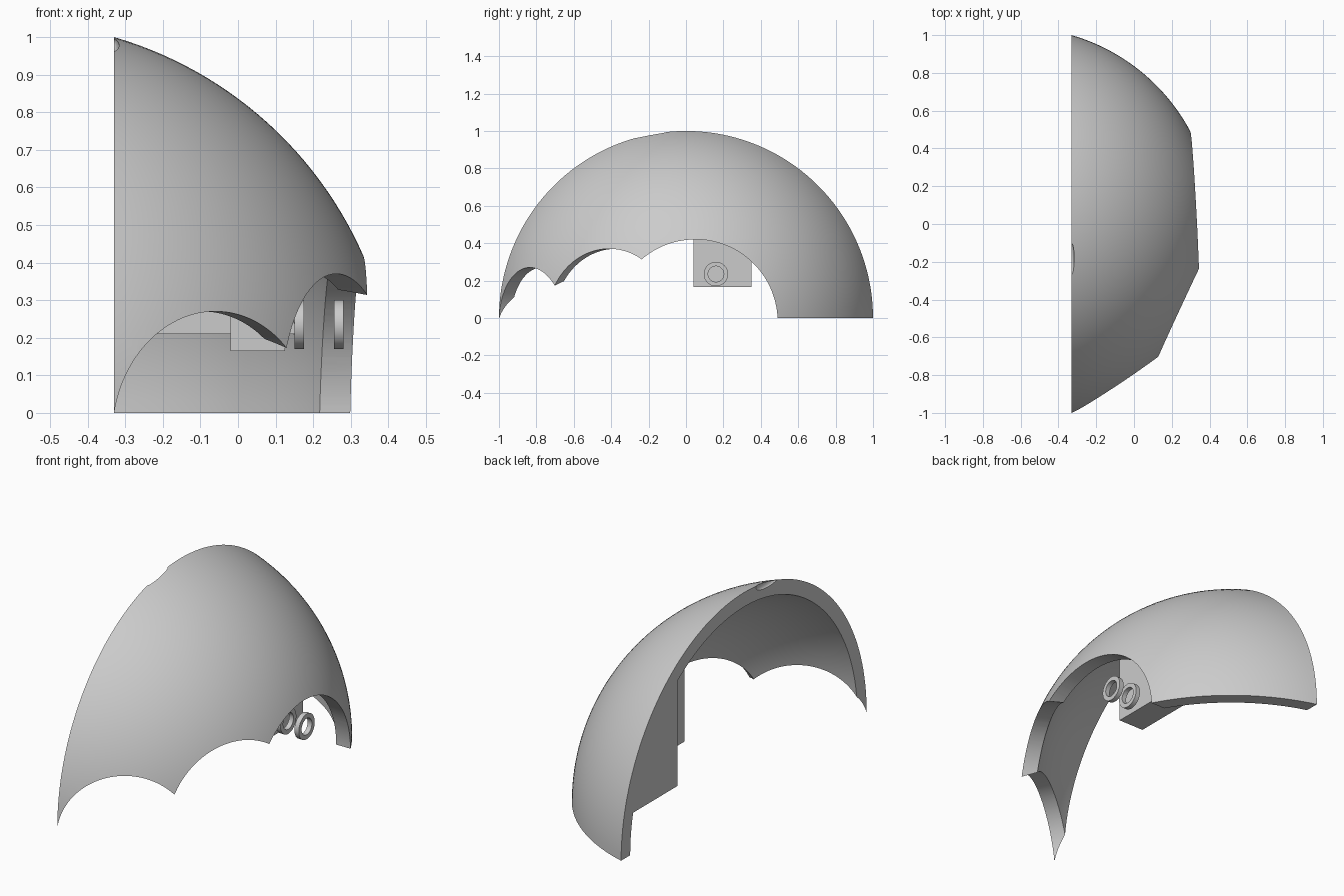
import bpy, bmesh, math
from mathutils import Vector, Matrix

if "Cube" in bpy.data.objects:
    bpy.data.objects.remove(bpy.data.objects["Cube"])

grey = bpy.data.materials.new("plain grey")
grey.use_nodes = True
COLOR = (0.6, 0.6, 0.6, 1)
grey.diffuse_color = COLOR
grey.node_tree.nodes["Principled BSDF"].inputs["Base Color"].default_value = COLOR

CUT_X = -0.33                       # flat open side of the dome
CENTRE = Vector((-0.62, 0, 0))      # centre of the sphere
R_OUT, R_IN = 1.041, 0.97


def make(name, bm):
    bmesh.ops.recalc_face_normals(bm, faces=bm.faces)
    mesh = bpy.data.meshes.new(name)
    bm.to_mesh(mesh)
    bm.free()
    mesh.materials.append(grey)
    ob = bpy.data.objects.new(name, mesh)
    bpy.context.collection.objects.link(ob)
    return ob


def box(name, low, high):
    bm = bmesh.new()
    bmesh.ops.create_cube(bm, size=1)
    for v in bm.verts:
        v.co = [h if c > 0 else l for c, l, h in zip(v.co, low, high)]
    return make(name, bm)


def ball(name, centre, radii):
    bm = bmesh.new()
    bmesh.ops.create_uvsphere(bm, u_segments=96, v_segments=64, radius=1)
    bmesh.ops.scale(bm, vec=radii, verts=bm.verts)
    bmesh.ops.translate(bm, vec=centre, verts=bm.verts)
    return make(name, bm)


def lathe(name, profile, steps, y=0, z=0, half=False):
    """Turn a closed (x, radius) profile round an axis along x."""
    bm = bmesh.new()
    rings = []
    for i in range(steps):
        a = math.tau * i / steps
        rings.append([bm.verts.new((x, y + r * math.cos(a), z + r * math.sin(a)))
                      for x, r in profile])
    n = len(profile)
    for i in range(steps):
        p, q = rings[i], rings[(i + 1) % steps]
        for j in range(n):
            k = (j + 1) % n
            bm.faces.new((p[j], p[k], q[k], q[j]))
    if half:
        geom = bm.verts[:] + bm.edges[:] + bm.faces[:]
        bmesh.ops.bisect_plane(bm, geom=geom, dist=1e-5, plane_co=(0, 0, 0),
                               plane_no=(0, 0, 1), clear_inner=True)
        bmesh.ops.holes_fill(bm, edges=[e for e in bm.edges if e.is_boundary])
    return make(name, bm)


def boolean(ob, tool, operation):
    mod = ob.modifiers.new("cut", "BOOLEAN")
    mod.operation, mod.object, mod.solver = operation, tool, "EXACT"
    bpy.context.view_layer.objects.active = ob
    bpy.ops.object.modifier_apply(modifier=mod.name)
    bpy.data.objects.remove(tool)


def arch_cutter(angle, t, z, radius, start):
    """Horizontal cylinder pointing outwards at an angle about the rim centre."""
    bm = bmesh.new()
    bmesh.ops.create_cone(bm, cap_ends=True, segments=128, radius1=radius,
                          radius2=radius, depth=1.5)
    place = (Matrix.Translation((CUT_X, 0, 0)) @ Matrix.Rotation(math.radians(angle), 4, "Z")
             @ Matrix.Translation((start + 0.75, t, z))
             @ Matrix.Rotation(math.pi / 2, 4, "Y"))
    bmesh.ops.transform(bm, matrix=place, verts=bm.verts)
    return make("arch_cutter", bm)


# Dome shell: outer arc, then inner arc back to the flat rim
def arc(radius, count=36, small=0.12):
    first = math.acos((CUT_X - CENTRE.x) / radius)
    last = math.asin(small / radius)
    angles = [first + (last - first) * i / count for i in range(count + 1)]
    return [(CENTRE.x + radius * math.cos(a), radius * math.sin(a)) for a in angles]


shell = lathe("dome_shell", arc(R_OUT) + arc(R_IN)[::-1], 160, half=True)

# Three arches along the lower edge
for arch in ((0, 0.05, -0.02, 0.44, 0.2),
             (-30, -0.06, 0.015, 0.355, 0.3),
             (-60, -0.183, -0.05, 0.32, 0.3)):
    boolean(shell, arch_cutter(*arch), "DIFFERENCE")

# Shallow dent in the rim
boolean(shell, ball("dent_cutter", (CUT_X, -0.2, 0.985), (0.014, 0.1, 0.03)), "DIFFERENCE")

# Solid filling at the back and mounting block, both trimmed to the dome
back_fill = box("back_fill", (CUT_X, 0.54, 0.21), (0.6, 1.1, 1.1))
mount = box("mount_block", (-0.02, 0.04, 0.165), (0.125, 0.35, 0.9))
for part in (back_fill, mount):
    boolean(part, ball("trim_ball", CENTRE, (R_IN + 0.003,) * 3), "INTERSECT")

# Two rings in front of the mounting block
rings = []
for name, x in (("inner_ring", 0.15), ("outer_ring", 0.255)):
    profile = [(x, 0.042), (x + 0.025, 0.042), (x + 0.025, 0.065), (x, 0.065)]
    rings.append(lathe(name, profile, 48, y=0.16, z=0.235))

# Smooth curves, sharp edges
bpy.ops.object.select_all(action="DESELECT")
for ob in [shell, back_fill, mount] + rings:
    ob.select_set(True)
bpy.context.view_layer.objects.active = shell
bpy.ops.object.shade_smooth_by_angle(angle=math.radians(30))
